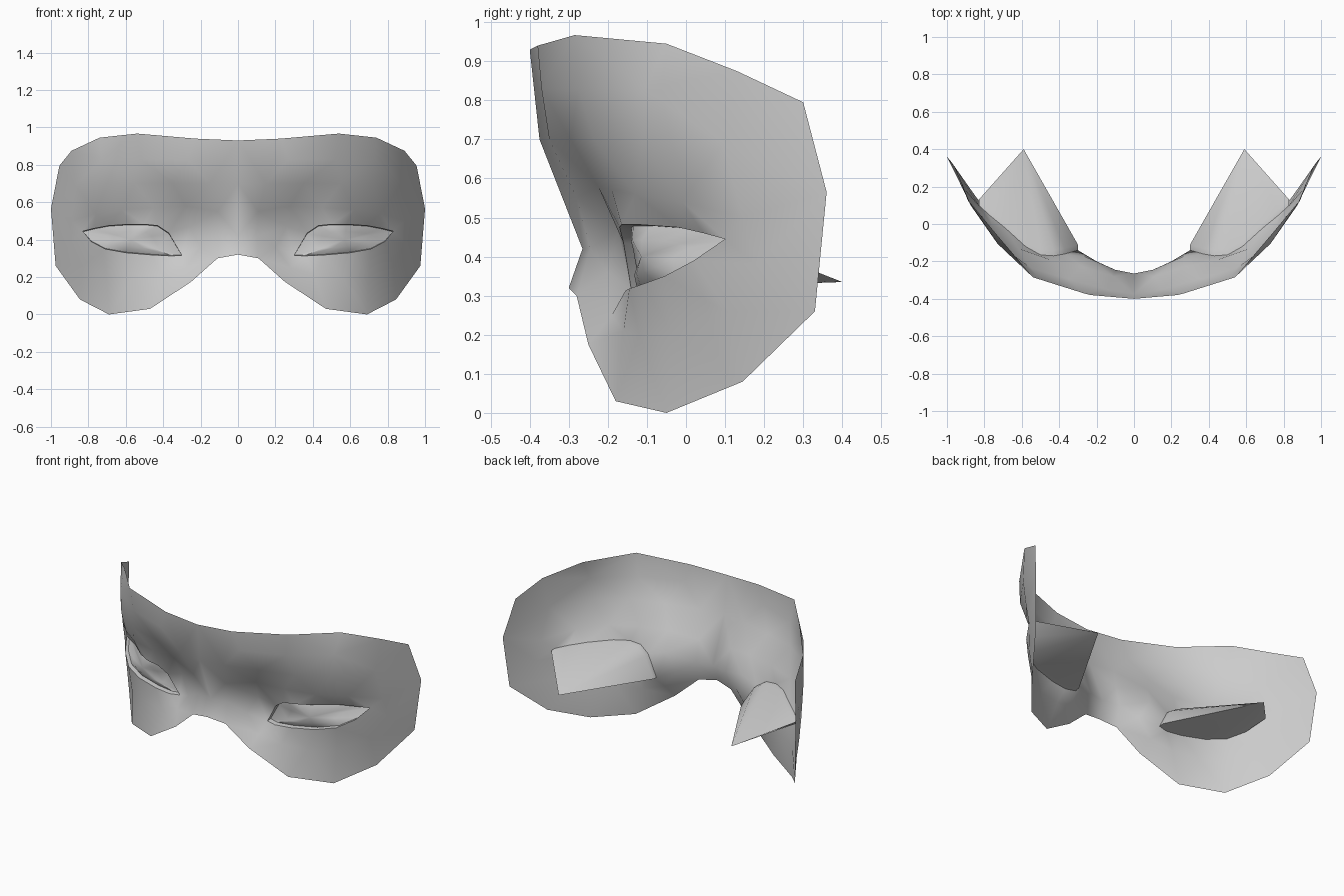
import bpy
from mathutils import Vector
from mathutils.geometry import delaunay_2d_cdt

if "Cube" in bpy.data.objects:
    bpy.data.objects.remove(bpy.data.objects["Cube"])

# Key points of the right half, (x, y, z)
outline = [  # counter-clockwise from the front: nose, cheek, temple, forehead
    (0, -.30, .32), (.11, -.28, .30), (.25, -.25, .175), (.47, -.18, .03),
    (.69, -.05, 0), (.845, .145, .08), (.975, .33, .26), (1, .36, .565),
    (.955, .30, .795), (.89, .13, .875), (.74, -.05, .945), (.54, -.285, .967),
    (.23, -.38, .94), (0, -.40, .93), (0, -.375, .70), (0, -.265, .42)]
lower_lid = [
    (.30, -.14, .315), (.36, -.155, .313), (.46, -.145, .318), (.60, -.11, .33),
    (.71, -.055, .35), (.785, .02, .39), (.83, .10, .445)]
upper_lid = [
    (.77, .045, .46), (.69, -.02, .475), (.58, -.12, .482), (.50, -.165, .482),
    (.43, -.17, .475), (.37, -.16, .435)]
relief = [
    # brow ridge
    (.15, -.35, .70), (.35, -.295, .70), (.55, -.235, .70), (.72, -.11, .70), (.87, .095, .69),
    # forehead
    (.27, -.37, .83), (.52, -.275, .83), (.73, -.105, .83),
    # hollow and eyelid
    (.11, -.28, .55), (.28, -.225, .58), (.26, -.175, .47), (.45, -.19, .57),
    (.62, -.13, .56), (.76, -.01, .54), (.89, .145, .5),
    # bridge side and cheek
    (.10, -.245, .42), (.20, -.20, .36), (.28, -.19, .25), (.41, -.16, .21),
    (.56, -.12, .20), (.70, -.035, .20), (.83, .10, .26), (.90, .18, .38)]


def make_half(name, verts, faces):
    """Right half of a part, mirrored to the left, smooth with sharp folds."""
    mesh = bpy.data.meshes.new(name)
    mesh.from_pydata(verts, [], faces)
    mesh.polygons.foreach_set("use_smooth", [True] * len(mesh.polygons))
    mesh.set_sharp_from_angle(angle=0.9)
    ob = bpy.data.objects.new(name, mesh)
    bpy.context.collection.objects.link(ob)
    mod = ob.modifiers.new("Mirror", 'MIRROR')
    mod.use_axis[0] = True
    mod.merge_threshold = 0.001
    return ob


# Mask shell: triangulate in the front plane, with the eye left open
eye = lower_lid + upper_lid
points = outline + eye + relief
n, m = len(outline), len(eye)
flat = [Vector((p[0], p[2])) for p in points]
result = delaunay_2d_cdt(flat, [], [list(range(n)), list(range(n, n + m))], 1, 1e-5)
shell_verts = [points[o[0]] for o in result[3]]
shell_faces = [f for f, src in zip(result[2], result[5]) if 1 not in src]
make_half("mask_shell", shell_verts, shell_faces)

# Eye pocket: short lip turned inward, then a wedge closing to a point behind
lip = [(x, y + .03, z + (.003 if z < .4 else -.003)) for x, y, z in eye]
tip = (.59, .40, .335)
ring = [(i, (i + 1) % m) for i in range(m)]
make_half("eye_pocket", eye + lip + [tip],
          [(j, i, m + i, m + j) for i, j in ring] + [(m + j, m + i, 2 * m) for i, j in ring])

# Eye cover: gently domed front that fills the opening behind the lids
centre = Vector((.57, -.115, .40))
inner = [centre.lerp(Vector(p), .55) + Vector((0, -.012, 0)) for p in lip]
make_half("eye_cover", lip + inner + [centre],
          [(i, j, m + j, m + i) for i, j in ring] + [(m + i, m + j, 2 * m) for i, j in ring])
